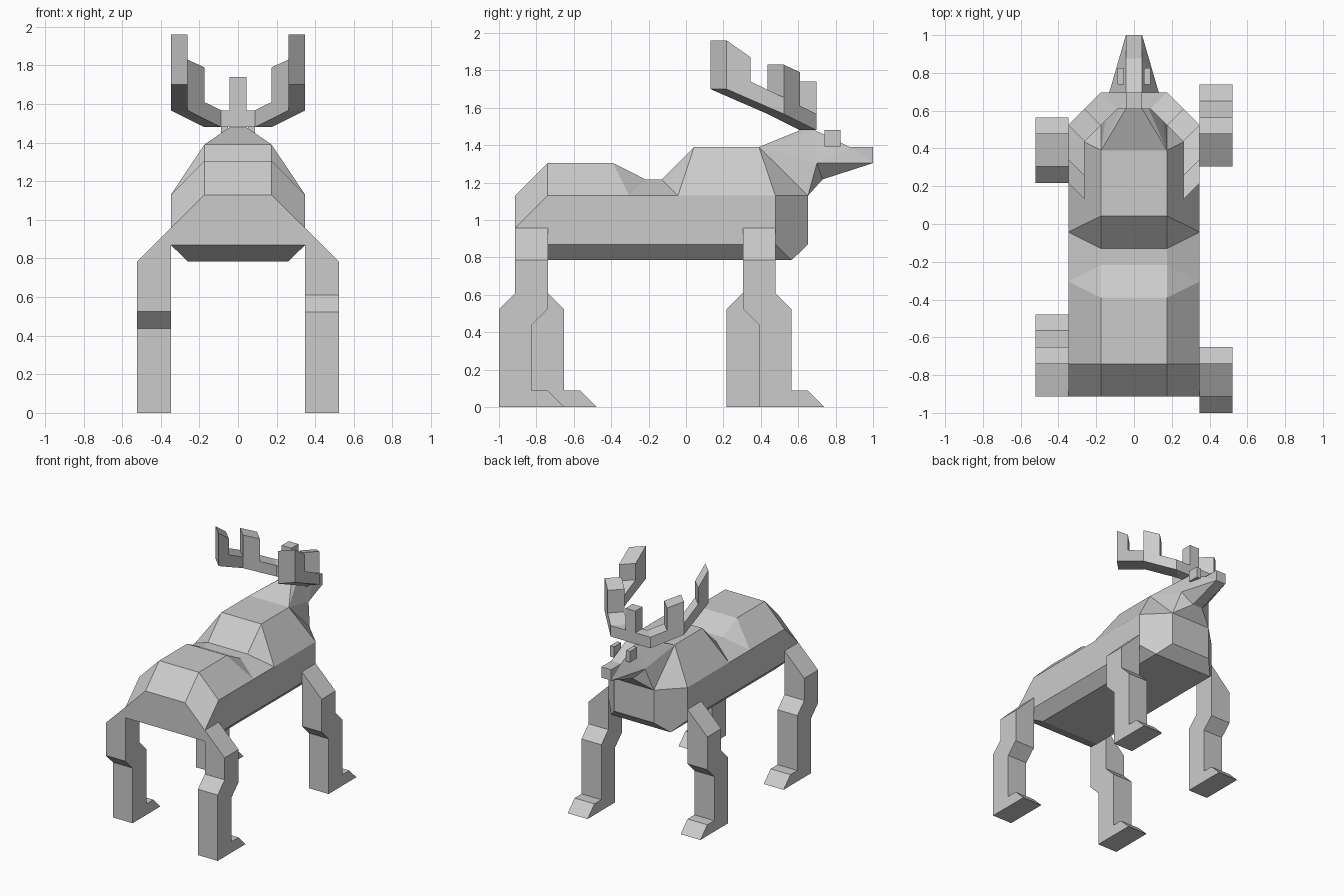
import bpy, bmesh

if "Cube" in bpy.data.objects:
    bpy.data.objects.remove(bpy.data.objects["Cube"])


def finish(name, bm):
    bmesh.ops.remove_doubles(bm, verts=bm.verts, dist=0.001)
    bmesh.ops.recalc_face_normals(bm, faces=bm.faces)
    me = bpy.data.meshes.new(name)
    bm.to_mesh(me)
    bm.free()
    ob = bpy.data.objects.new(name, me)
    bpy.context.collection.objects.link(ob)
    return ob


def face(bm, verts):
    # make a face, skipping corners that coincide
    out = []
    for v in verts:
        if not any((v.co - o.co).length < 1e-4 for o in out):
            out.append(v)
    if len(out) > 2:
        bm.faces.new(out)


def loft(name, rings, cap_start=True):
    # skin a list of equal-length rings; ends closed with strips of quads
    bm = bmesh.new()
    rows = [[bm.verts.new(p) for p in r] for r in rings]
    n = len(rows[0])
    for a, b in zip(rows, rows[1:]):
        for i in range(n):
            j = (i + 1) % n
            face(bm, (a[i], a[j], b[j], b[i]))
    for r in ([rows[0]] if cap_start else []) + [rows[-1]]:
        for i in range(n // 2 - 1):
            face(bm, (r[i], r[i + 1], r[n - 2 - i], r[n - 1 - i]))
    return finish(name, bm)


def hull(name, half):
    # convex block from points on the +x side, mirrored
    bm = bmesh.new()
    for x, y, z in half:
        bm.verts.new((x, y, z))
        bm.verts.new((-x, y, z))
    res = bmesh.ops.convex_hull(bm, input=bm.verts)
    loose = {v for v in res["geom_interior"] if isinstance(v, bmesh.types.BMVert)}
    bmesh.ops.delete(bm, geom=list(loose), context='VERTS')
    bmesh.ops.dissolve_limit(bm, angle_limit=0.02, verts=bm.verts, edges=bm.edges)
    return finish(name, bm)


# Body: each section is belly, lower side, upper side, back
def section(belly_y, side_y, top_y, top_z):
    return [(.261, belly_y, .785), (.348, side_y, .87),
            (.348, side_y, 1.13), (.174, top_y, top_z)]


half_rings = [
    [(.348, -.913, .87), (.348, -.913, .87), (.348, -.913, .957), (.174, -.913, 1.13)],
    section(-.74, -.74, -.74, 1.305),
    section(-.304, -.304, -.39, 1.305),
    section(-.304, -.304, -.217, 1.217),
    section(-.043, -.043, -.13, 1.217),
    section(-.043, -.043, .043, 1.39),
    section(.565, .478, .39, 1.39),
    [(.261, .565, .785), (.174, .652, .87), (.174, .652, 1.13), (.174, .39, 1.39)],
]
loft("body", [h + [(-x, y, z) for x, y, z in reversed(h)] for h in half_rings])

# Neck, face and nose
shoulder, chest = (.174, .39, 1.39), (.174, .652, 1.13)
crown_back, crown = (.043, .61, 1.48), (.043, .69, 1.48)
cheek, jaw = (.13, .70, 1.304), (.043, .73, 1.217)
bridge, lip, chin = (.043, .875, 1.39), (.043, .913, 1.304), (.043, 1.0, 1.304)
hull("neck", [shoulder, chest, crown_back, crown, cheek, jaw])
hull("face", [crown, cheek, jaw, bridge, lip, chin])
hull("nose", [bridge, lip, chin, (.043, 1.0, 1.39)])

# Eyes
for side, s in (("left", -1), ("right", 1)):
    bpy.ops.mesh.primitive_cube_add(size=1, location=(s * .07, .783, 1.437))
    eye = bpy.context.object
    eye.name = side + "_eye"
    eye.scale = (.034, .087, .087)

# Antlers: outer x, outer y, inner x offset, bottom z, top z
stations = [
    (0, .697, 0, 1.48, 1.74), (.043, .697, 0, 1.48, 1.74),
    (.043, .697, 0, 1.48, 1.567), (.174, .697, .087, 1.48, 1.567),
    (.261, .61, .087, 1.523, 1.61), (.261, .61, .087, 1.523, 1.79),
    (.348, .523, .087, 1.567, 1.83), (.348, .523, .087, 1.567, 1.655),
    (.348, .345, .087, 1.644, 1.74), (.348, .345, .087, 1.644, 1.87),
    (.348, .217, .087, 1.70, 1.96),
]
antlers = loft("antlers", [
    [(x, y, b), (x - d, y - .087, b), (x - d, y - .087, t), (x, y, t)]
    for x, y, d, b, t in stations], cap_start=False)
antlers.modifiers.new("mirror", 'MIRROR').use_clip = True


# Legs: side profile extruded in x, outer top edge lowered to a slope
def leg(name, s, y0, forward):
    k = .087 if forward else -.087
    zb, zf = (.525, .61) if forward else (.61, .525)
    prof = [(0, .957), (0, zb), (k, zb - .087), (k, 0), (k + .348, 0),
            (k + .261, .087), (k + .174, .087), (k + .174, zf - .087),
            (.174, zf), (.174, .957)]
    bm = bmesh.new()
    inner = [bm.verts.new((s * .348, y0 + y, z)) for y, z in prof]
    outer = [bm.verts.new((s * .522, y0 + y, min(z, .785))) for y, z in prof]
    bm.faces.new(inner)
    bm.faces.new(outer)
    for i in range(len(prof)):
        j = (i + 1) % len(prof)
        bm.faces.new((inner[i], inner[j], outer[j], outer[i]))
    finish(name, bm)


leg("right_fore_leg", 1, .304, True)
leg("left_fore_leg", -1, .304, False)
leg("right_hind_leg", 1, -.913, False)
leg("left_hind_leg", -1, -.913, True)
